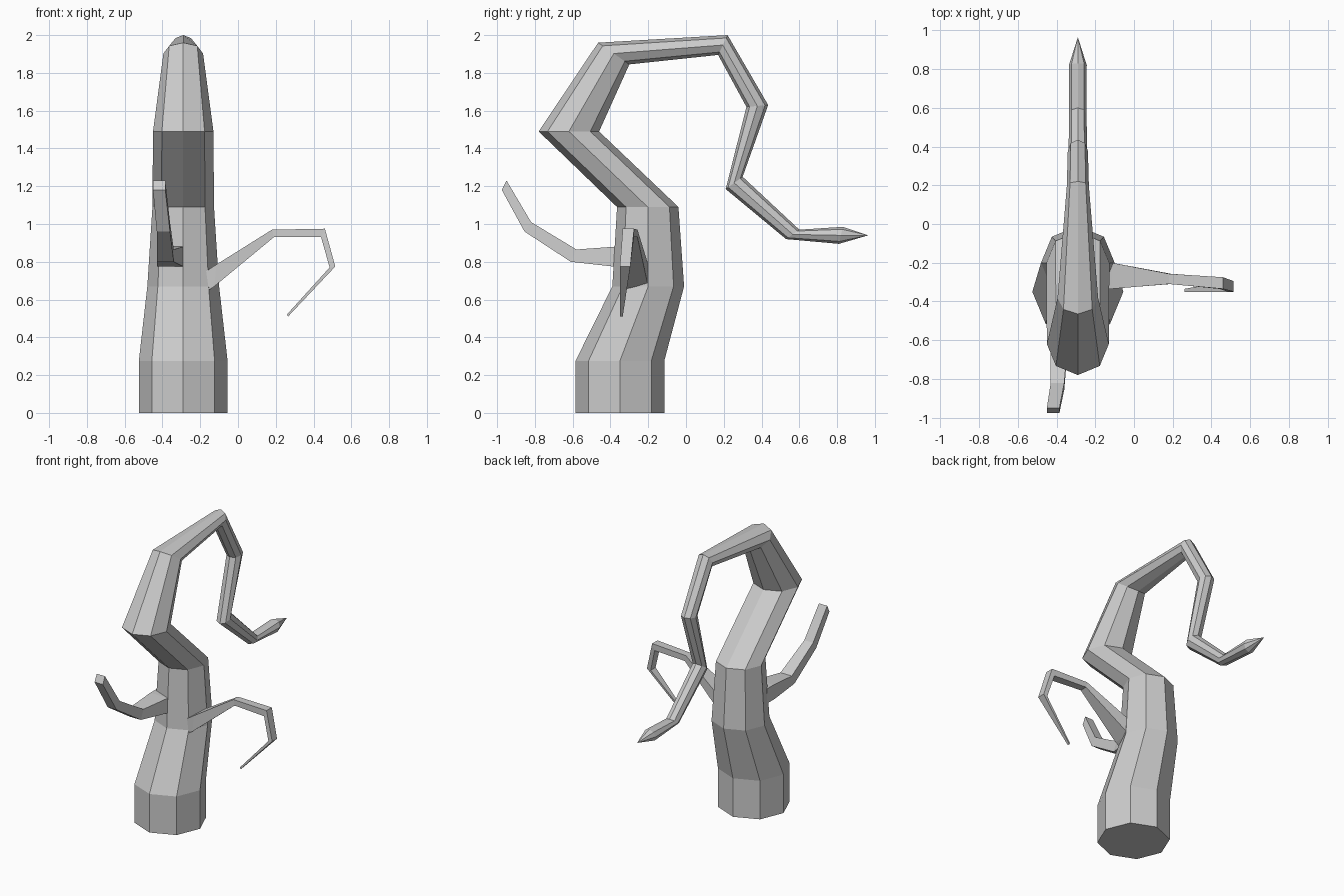
import bpy, bmesh, math
from mathutils import Vector

if "Cube" in bpy.data.objects:
    bpy.data.objects.remove(bpy.data.objects["Cube"])


def loft(name, rings, tip=None):
    """Skin a list of equal-length point rings; cap the ends or close to a tip."""
    bm = bmesh.new()
    vs = [[bm.verts.new(p) for p in ring] for ring in rings]
    n = len(vs[0])
    for a, b in zip(vs, vs[1:]):
        for i in range(n):
            j = (i + 1) % n
            bm.faces.new((a[i], a[j], b[j], b[i]))
    bm.faces.new(vs[0][::-1])
    if tip:
        t = bm.verts.new(tip)
        for i in range(n):
            bm.faces.new((vs[-1][i], vs[-1][(i + 1) % n], t))
    else:
        bm.faces.new(vs[-1])
    bmesh.ops.recalc_face_normals(bm, faces=bm.faces)
    me = bpy.data.meshes.new(name)
    bm.to_mesh(me)
    bm.free()
    ob = bpy.data.objects.new(name, me)
    bpy.context.collection.objects.link(ob)
    return ob


def trunk_ring(py, pz, qy, qz, half, cx=-0.29):
    """Octagon spanning outer point p and inner point q, half-width in x."""
    c = Vector((cx, (py + qy) / 2, (pz + qz) / 2))
    d = Vector((0, (py - qy) / 2, (pz - qz) / 2))
    ring = []
    for k in range(8):
        a = k * math.pi / 4
        ring.append(c + Vector((half * math.cos(a), 0, 0)) + d * math.sin(a))
    return ring


# curling trunk: outer (y, z), inner (y, z), half-width
trunk = [
    (-0.585, 0.00, -0.115, 0.00, 0.235),
    (-0.585, 0.275, -0.115, 0.275, 0.235),
    (-0.39, 0.67, -0.01, 0.67, 0.19),
    (-0.365, 1.09, -0.04, 1.09, 0.163),
    (-0.78, 1.49, -0.46, 1.49, 0.16),
    (-0.465, 1.96, -0.30, 1.845, 0.105),
    (0.22, 2.00, 0.17, 1.895, 0.057),
    (0.435, 1.63, 0.32, 1.62, 0.052),
    (0.30, 1.25, 0.21, 1.185, 0.05),
    (0.60, 0.97, 0.53, 0.92, 0.045),
    (0.83, 0.985, 0.81, 0.895, 0.046),
]
loft("trunk", [trunk_ring(*r) for r in trunk], tip=(-0.29, 0.965, 0.94))

# side branch: upper (x, z), lower (x, z), y range
side = [
    (-0.20, 0.73, -0.20, 0.62, -0.335, -0.20),
    (-0.115, 0.785, -0.125, 0.67, -0.335, -0.20),
    (0.18, 0.97, 0.19, 0.93, -0.31, -0.257),
    (0.46, 0.975, 0.44, 0.93, -0.335, -0.275),
    (0.515, 0.775, 0.485, 0.77, -0.35, -0.295),
    (0.265, 0.51, 0.26, 0.522, -0.35, -0.335),
]
loft("side_branch", [[(ux, y0, uz), (ux, y1, uz), (lx, y1, lz), (lx, y0, lz)]
                     for ux, uz, lx, lz, y0, y1 in side])

# front branch: upper (y, z), lower (y, z), x range
front = [
    (-0.30, 0.88, -0.30, 0.775, -0.43, -0.29),
    (-0.375, 0.88, -0.385, 0.775, -0.43, -0.29),
    (-0.58, 0.865, -0.61, 0.80, -0.43, -0.34),
    (-0.82, 1.01, -0.855, 0.96, -0.43, -0.36),
    (-0.95, 1.23, -0.975, 1.18, -0.45, -0.385),
]
loft("front_branch", [[(x0, uy, uz), (x1, uy, uz), (x1, ly, lz), (x0, ly, lz)]
                      for uy, uz, ly, lz, x0, x1 in front])
